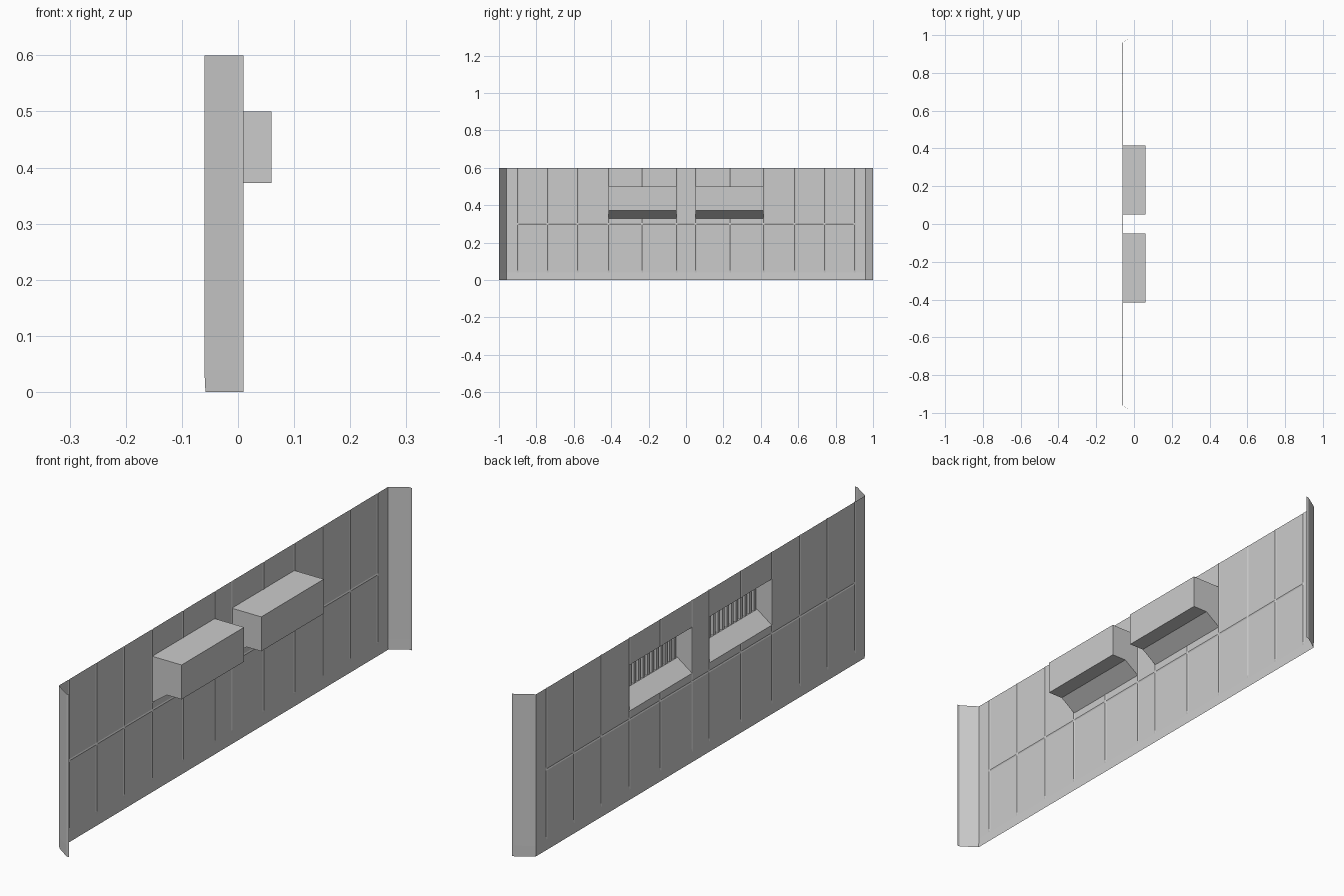
import bpy, bmesh

if "Cube" in bpy.data.objects:
    bpy.data.objects.remove(bpy.data.objects["Cube"])

BACK = -0.06          # plane of the wall sheet
GROOVE = 0.002        # depth of the panel seams
SEAMS = [s * v for v in (0.05, 0.235, 0.415, 0.58, 0.74, 0.90) for s in (-1, 1)]
Z_SEAM = 0.30
BOX_Y = (0.05, 0.415)
BOX_Z = (0.33, 0.50)


def finish(bm, name):
    me = bpy.data.meshes.new(name)
    bm.to_mesh(me)
    bm.free()
    ob = bpy.data.objects.new(name, me)
    bpy.context.collection.objects.link(ob)
    return ob


def add_box(bm, lo, hi):
    r = bmesh.ops.create_cube(bm, size=1)
    for v in r["verts"]:
        v.co = [(a + b) / 2 + c * (b - a) for a, b, c in zip(lo, hi, v.co)]


# Wall sheet with shallow V seams, two openings and a set-back foot strip
bm = bmesh.new()
ys = sorted([-0.96, 0.96] + [s + d for s in SEAMS for d in (-0.005, 0, 0.005)])
zs = [0, 0.04, 0.05, Z_SEAM - 0.005, Z_SEAM, Z_SEAM + 0.005, BOX_Z[0], BOX_Z[1], 0.6]


def depth(y, z):
    on_seam = any(abs(y - s) < 1e-6 for s in SEAMS) and z > 0.045
    on_band = z == Z_SEAM and abs(y) < 0.9001
    return BACK + (GROOVE if on_seam or on_band or z == 0 else 0)


grid = [[bm.verts.new((depth(y, z), y, z)) for z in zs] for y in ys]
for i in range(len(ys) - 1):
    for j in range(len(zs) - 1):
        yc, zc = abs(ys[i] + ys[i + 1]) / 2, (zs[j] + zs[j + 1]) / 2
        if BOX_Y[0] < yc < BOX_Y[1] and BOX_Z[0] < zc < BOX_Z[1]:
            continue
        bm.faces.new((grid[i][j], grid[i + 1][j], grid[i + 1][j + 1], grid[i][j + 1]))
finish(bm, "wall_panel")

# Angled end flanges with a narrow outer lip
for side, label in ((-1, "left"), (1, "right")):
    bm = bmesh.new()
    path = [(BACK, 0.96), (0.0, 1.0), (0.01, 1.0)]
    cols = []
    for k, (x, y) in enumerate(path):
        cols.append([bm.verts.new((x + (GROOVE if z == 0 and k == 0 else 0), side * y, z))
                     for z in (0, 0.04, 0.6)])
    for a, b in zip(cols, cols[1:]):
        for j in range(2):
            f = bm.faces.new((a[j], b[j], b[j + 1], a[j + 1]))
            if side < 0:
                f.normal_flip()
    finish(bm, label + "_end_flange")

# Protruding boxes, open to the rear, with slats across the inside
profile = [(BACK, 0.33), (0.0, 0.373), (0.06, 0.373), (0.06, 0.50), (BACK, 0.50)]
for side, label in ((-1, "left"), (1, "right")):
    y0, y1 = sorted(side * v for v in BOX_Y)
    bm = bmesh.new()
    a = [bm.verts.new((x, y0, z)) for x, z in profile]
    b = [bm.verts.new((x, y1, z)) for x, z in profile]
    bm.faces.new(a)
    bm.faces.new(b[::-1])
    for i in range(len(profile) - 1):
        bm.faces.new((a[i], b[i], b[i + 1], a[i + 1]))
    bmesh.ops.recalc_face_normals(bm, faces=bm.faces)
    finish(bm, label + "_box_housing")

    bm = bmesh.new()
    n = 14
    pitch = (y1 - y0) / n
    for i in range(n):
        c = y0 + (i + 0.5) * pitch
        add_box(bm, (0.0, c - 0.006, 0.373), (0.015, c + 0.006, 0.50))
    finish(bm, label + "_box_slats")
